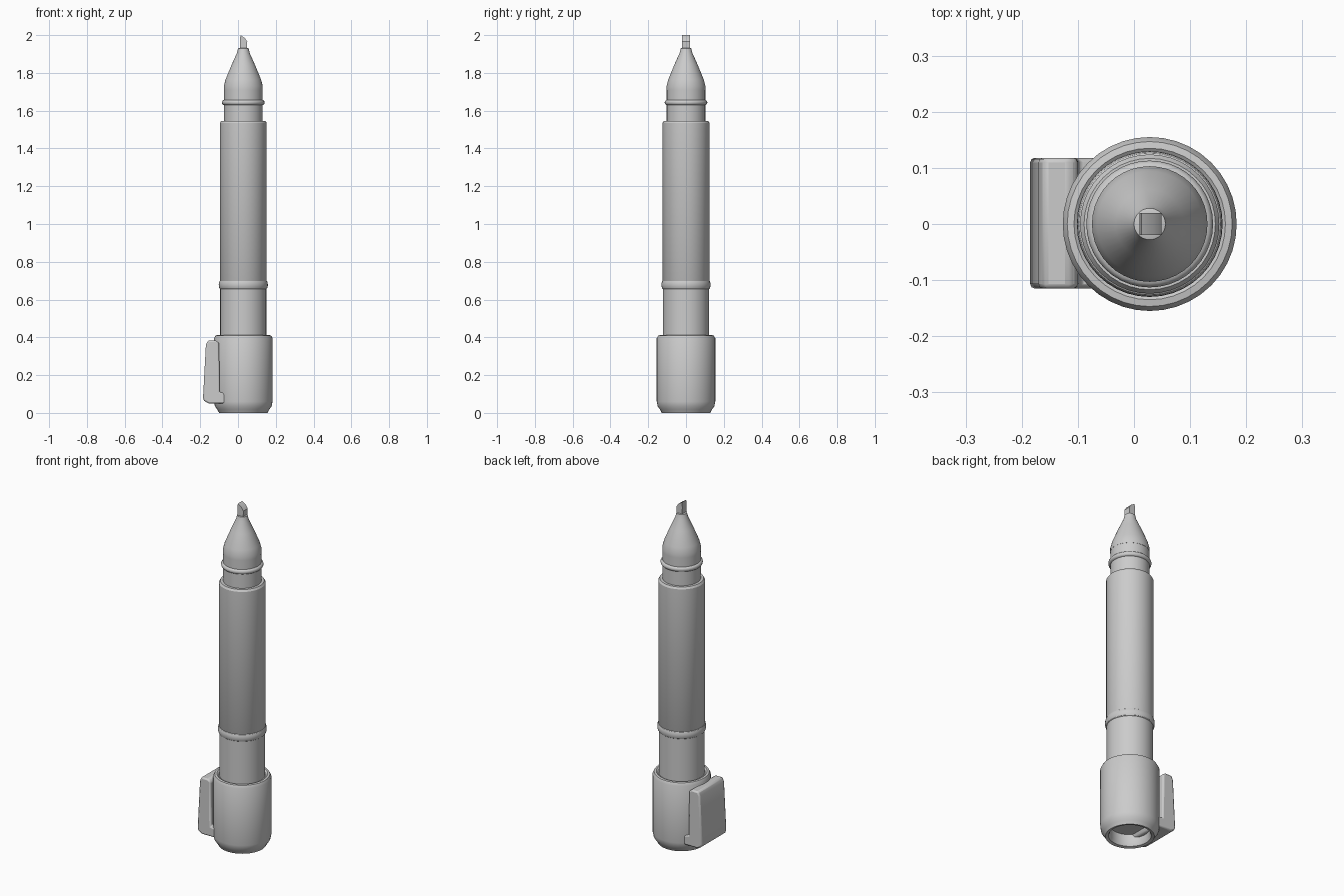
import bpy, bmesh, math

if "Cube" in bpy.data.objects:
    bpy.data.objects.remove(bpy.data.objects["Cube"])

CX = 0.028      # axis of the pen
SIDES = 40

grey = bpy.data.materials.new("plain_grey")
grey.diffuse_color = (0.6, 0.6, 0.6, 1)
grey.use_nodes = True
grey.node_tree.nodes["Principled BSDF"].inputs["Base Color"].default_value = grey.diffuse_color


def finish(name, bm, bevel=0):
    bmesh.ops.remove_doubles(bm, verts=bm.verts, dist=1e-5)
    bmesh.ops.recalc_face_normals(bm, faces=bm.faces)
    me = bpy.data.meshes.new(name)
    bm.to_mesh(me)
    bm.free()
    ob = bpy.data.objects.new(name, me)
    bpy.context.collection.objects.link(ob)
    me.materials.append(grey)
    if bevel:
        mod = ob.modifiers.new("bevel", 'BEVEL')
        mod.width = bevel
        mod.segments = 2
    bpy.ops.object.select_all(action='DESELECT')
    ob.select_set(True)
    bpy.context.view_layer.objects.active = ob
    bpy.ops.object.shade_smooth_by_angle(angle=math.radians(32))
    return ob


def lathe(name, profile):
    """Spin (radius, z) points round the pen axis."""
    bm = bmesh.new()
    vs = [bm.verts.new((CX + r, 0, z)) for r, z in profile]
    es = [bm.edges.new(p) for p in zip(vs, vs[1:])]
    bmesh.ops.spin(bm, geom=vs + es, cent=(CX, 0, 0), axis=(0, 0, 1),
                   angle=math.tau, steps=SIDES, use_duplicate=False)
    return finish(name, bm)


def extrude_y(name, outline, y0, y1, bevel=0):
    """Extrude an (x, z) outline from y0 to y1."""
    bm = bmesh.new()
    f = bm.faces.new([bm.verts.new((x, y0, z)) for x, z in outline])
    new = bmesh.ops.extrude_face_region(bm, geom=[f])["geom"]
    bmesh.ops.translate(bm, vec=(0, y1 - y0, 0),
                        verts=[v for v in new if isinstance(v, bmesh.types.BMVert)])
    return finish(name, bm, bevel)


def ring(name, radius, z, half, bulge):
    """Rounded band round the barrel."""
    pts = [(radius - 0.01, z - half)]
    for i in range(7):
        a = math.pi * (i / 6 - 0.5)
        pts.append((radius + bulge * math.cos(a), z + half * math.sin(a)))
    pts.append((radius - 0.01, z + half))
    return lathe(name, pts)


# Barrel: upper long tube and the lower section that enters the cap
lathe("barrel", [(0, 0.66), (0.118, 0.66), (0.124, 0.67), (0.124, 1.535),
                 (0.117, 1.546), (0.1, 1.546), (0, 1.546)])
lathe("barrel_lower", [(0, 0.38), (0.122, 0.38), (0.122, 0.67), (0, 0.67)])
ring("barrel_ring", 0.122, 0.678, 0.022, 0.008)

# Neck and cone
lathe("neck", [(0, 1.54), (0.102, 1.54), (0.102, 1.72), (0, 1.72)])
ring("neck_ring", 0.1, 1.643, 0.014, 0.013)
lathe("tip_cone", [(0, 1.71), (0.103, 1.71), (0.103, 1.73), (0.094, 1.765),
                   (0.061, 1.845), (0.034, 1.905), (0.028, 1.93),
                   (0.022, 1.932), (0, 1.932)])

# Slanted writing nib
extrude_y("nib", [(0.012, 1.9), (0.046, 1.9), (0.049, 1.965),
                  (0.036, 1.985), (0.013, 2.0), (0.01, 1.975)], -0.02, 0.02)

# Cap with a hollow end
lathe("cap", [(0, 0.405), (0.126, 0.405), (0.135, 0.412), (0.147, 0.41),
              (0.155, 0.395), (0.155, 0.06), (0.15, 0.035), (0.138, 0.018),
              (0.128, 0.0), (0.112, 0.004), (0.105, 0.02), (0.105, 0.07), (0, 0.07)])

# Pocket clip: broad plate joined to the cap by a foot at the closed end
extrude_y("clip", [(-0.185, 0.08), (-0.18, 0.063), (-0.155, 0.05), (-0.06, 0.05),
                   (-0.048, 0.07), (-0.05, 0.1), (-0.098, 0.11), (-0.1, 0.37),
                   (-0.115, 0.383), (-0.16, 0.383), (-0.17, 0.36)],
          -0.115, 0.118, 0.008)
